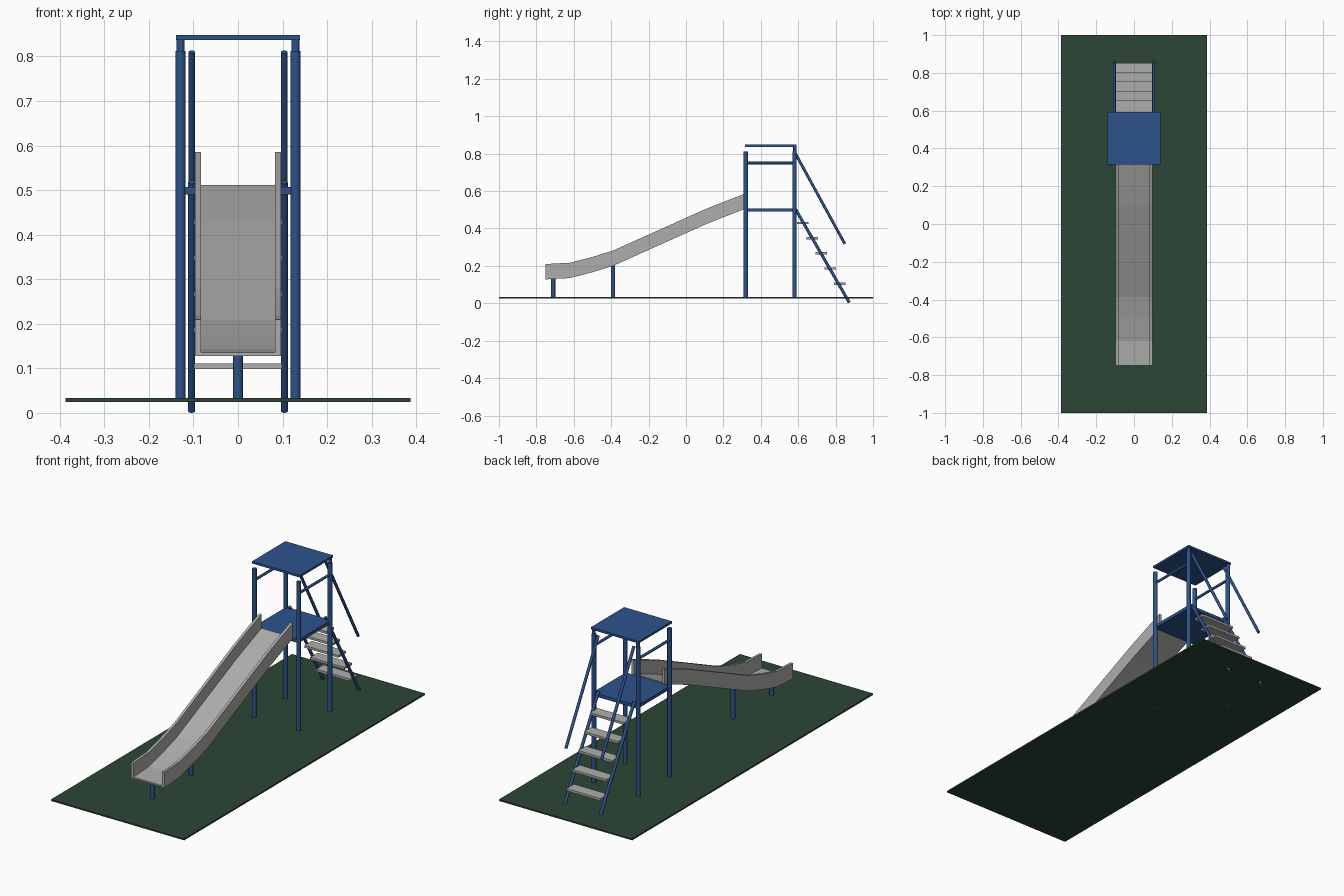
import bpy
import bmesh
import math
from mathutils import Vector

if "Cube" in bpy.data.objects:
    bpy.data.objects.remove(bpy.data.objects["Cube"], do_unlink=True)


def material(name, rgb):
    m = bpy.data.materials.new(name)
    m.use_nodes = True
    colour = (*rgb, 1)
    m.diffuse_color = colour
    m.node_tree.nodes["Principled BSDF"].inputs["Base Color"].default_value = colour
    return m


BLUE = material("blue_paint", (0.027, 0.085, 0.26))
GREEN = material("green_ground", (0.025, 0.062, 0.035))
GREY = material("grey_metal", (0.42, 0.42, 0.41))


def finish(name, bm, mat):
    bmesh.ops.recalc_face_normals(bm, faces=bm.faces)
    mesh = bpy.data.meshes.new(name)
    bm.to_mesh(mesh)
    bm.free()
    mesh.materials.append(mat)
    obj = bpy.data.objects.new(name, mesh)
    bpy.context.collection.objects.link(obj)
    return obj


def box(name, low, high, mat):
    low, high = Vector(low), Vector(high)
    bm = bmesh.new()
    bmesh.ops.create_cube(bm, size=1)
    bmesh.ops.scale(bm, vec=high - low, verts=bm.verts)
    bmesh.ops.translate(bm, vec=(low + high) / 2, verts=bm.verts)
    return finish(name, bm, mat)


def tube(name, start, end, radius):
    start, end = Vector(start), Vector(end)
    axis = end - start
    bm = bmesh.new()
    bmesh.ops.create_cone(bm, cap_ends=True, segments=12, radius1=radius,
                          radius2=radius, depth=axis.length)
    turn = axis.to_track_quat('Z', 'Y').to_matrix()
    bmesh.ops.rotate(bm, matrix=turn, verts=bm.verts)
    bmesh.ops.translate(bm, vec=(start + end) / 2, verts=bm.verts)
    obj = finish(name, bm, BLUE)
    bpy.ops.object.select_all(action='DESELECT')
    obj.select_set(True)
    bpy.context.view_layer.objects.active = obj
    bpy.ops.object.shade_smooth_by_angle(angle=math.radians(35))
    return obj


# Ground, platform and roof
GROUND = 0.025
FRONT, BACK, POST_X = 0.32, 0.58, 0.129
box("ground", (-0.387, -1, GROUND), (0.387, 1, 0.033), GREEN)
box("platform", (-0.13, 0.315, 0.49), (0.13, 0.588, 0.507), BLUE)
box("roof", (-0.139, 0.315, 0.837), (0.139, 0.592, 0.848), BLUE)

# Tower posts, side rails, ladder stringers and handrails
for side, s in (("right", -1), ("left", 1)):
    x, ladder_x = s * POST_X, s * 0.104
    tube(f"front_post_{side}", (x, FRONT, GROUND), (x, FRONT, 0.812), 0.0115)
    tube(f"back_post_{side}", (x, BACK, GROUND), (x, BACK, 0.812), 0.0115)
    tube(f"roof_post_{side}", (x, BACK + 0.002, 0.8), (x, BACK + 0.002, 0.839), 0.009)
    tube(f"side_rail_{side}", (x, FRONT, 0.75), (x, BACK, 0.75), 0.007)
    tube(f"stringer_{side}", (ladder_x, 0.577, 0.518), (ladder_x, 0.873, 0.004), 0.008)
    tube(f"handrail_{side}", (ladder_x, 0.58, 0.81), (ladder_x, 0.849, 0.318), 0.0075)

# Ladder steps
for i in range(5):
    y, z = 0.821 - 0.049 * i, 0.105 + 0.081 * i
    box(f"step_{i + 1}", (-0.099, y - 0.031, z - 0.006), (0.099, y + 0.031, z + 0.006), GREY)

# Slide chute: a U-shaped section swept along the side profile
PROFILE = [(-0.75, 0.128), (-0.62, 0.135), (-0.5, 0.166), (-0.39, 0.2),
           (0.1, 0.42), (0.2, 0.46), (0.315, 0.504)]
OUTER, INNER, FLOOR, WALL = 0.097, 0.083, 0.008, 0.082
SECTION = [(-OUTER, 0), (OUTER, 0), (OUTER, WALL), (INNER, WALL),
           (INNER, FLOOR), (-INNER, FLOOR), (-INNER, WALL), (-OUTER, WALL)]
bm = bmesh.new()
rings = [[bm.verts.new((x, y, z + h)) for x, h in SECTION] for y, z in PROFILE]
count = len(SECTION)
for a, b in zip(rings, rings[1:]):
    for i in range(count):
        j = (i + 1) % count
        bm.faces.new((a[i], a[j], b[j], b[i]))
for r in (rings[0], rings[-1]):
    bm.faces.new((r[0], r[1], r[4], r[5]))
    bm.faces.new((r[1], r[2], r[3], r[4]))
    bm.faces.new((r[0], r[5], r[6], r[7]))
finish("slide_chute", bm, GREY)

# Slide supports
for name, y, top in (("low_support", -0.71, 0.131), ("middle_support", -0.39, 0.202)):
    tube(name, (0, y, GROUND), (0, y, top), 0.011)
